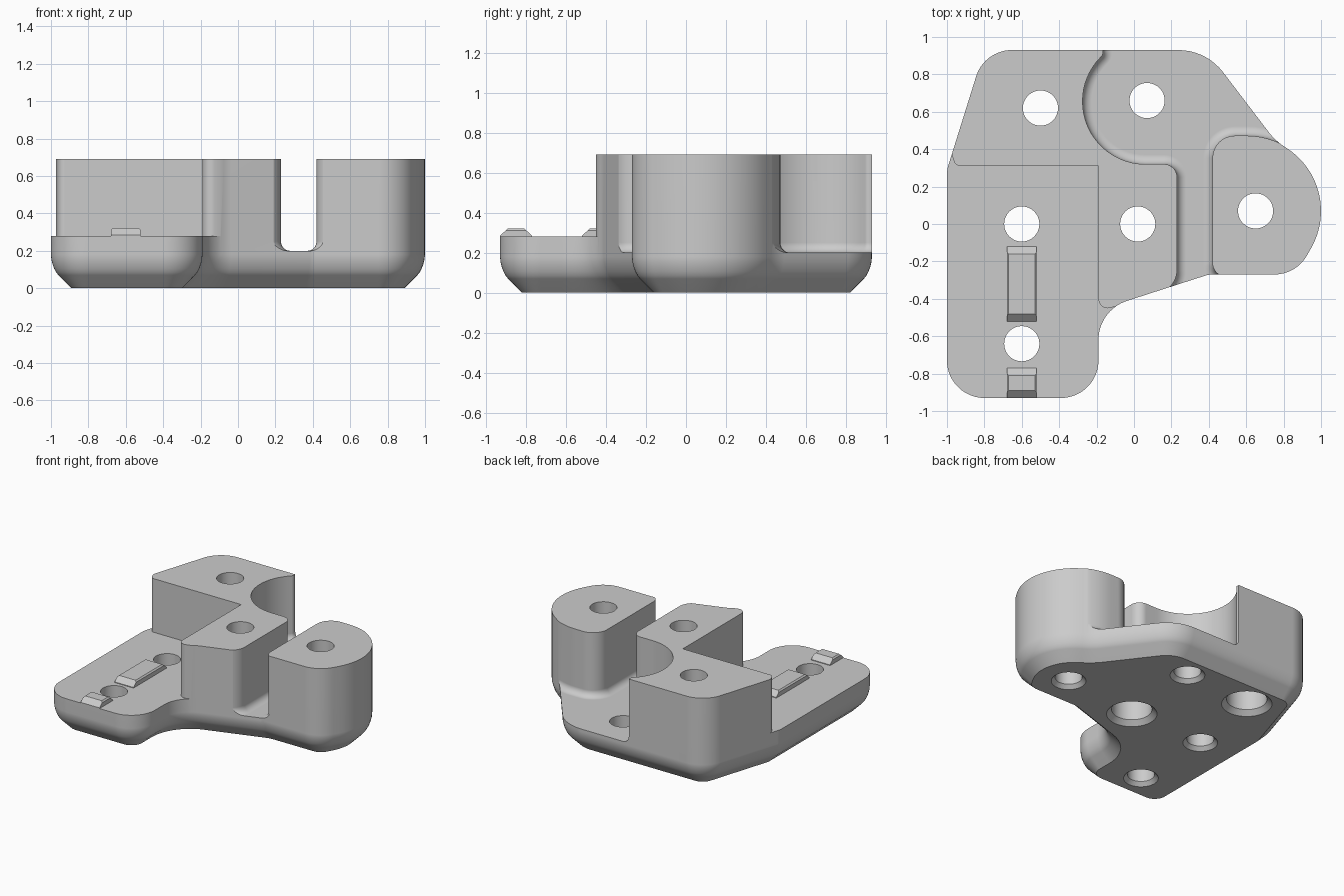
import bpy, bmesh, math
from mathutils import Vector

cube = bpy.data.objects.get("Cube")
if cube:
    bpy.data.objects.remove(cube, do_unlink=True)

grey = bpy.data.materials.new("plain_grey")
grey.use_nodes = True
colour = (0.6, 0.6, 0.6, 1)
grey.diffuse_color = colour
grey.node_tree.nodes["Principled BSDF"].inputs["Base Color"].default_value = colour


def rounded(corners, step=6):
    """Counter-clockwise outline from (x, y, radius) corners."""
    pts = []
    n = len(corners)
    for i, (x, y, r) in enumerate(corners):
        p = Vector((x, y))
        if r == 0:
            pts.append(p)
            continue
        a = (Vector(corners[i - 1][:2]) - p).normalized()
        b = (Vector(corners[(i + 1) % n][:2]) - p).normalized()
        half = a.angle(b) / 2
        centre = p + (a + b).normalized() * r / math.sin(half)
        start = p + a * r / math.tan(half) - centre
        end = p + b * r / math.tan(half) - centre
        sweep = math.atan2(start.cross(end), start.dot(end))
        count = max(2, math.ceil(abs(math.degrees(sweep)) / step))
        for k in range(count + 1):
            t = sweep * k / count
            c, s = math.cos(t), math.sin(t)
            q = centre + Vector((start.x * c - start.y * s, start.x * s + start.y * c))
            if not pts or (q - pts[-1]).length > .002:
                pts.append(q)
    if sum(pts[i - 1].cross(pts[i]) for i in range(len(pts))) < 0:
        pts.reverse()
    return pts


def circle(x, y, r, n=48):
    return [Vector((x + r * math.cos(math.tau * i / n), y + r * math.sin(math.tau * i / n)))
            for i in range(n)]


def inset(pts, d):
    out = []
    for i, p in enumerate(pts):
        a = (p - pts[i - 1]).normalized()
        b = (pts[(i + 1) % len(pts)] - p).normalized()
        na, nb = Vector((-a.y, a.x)), Vector((-b.y, b.x))
        out.append(p + (na + nb) * d / (1 + na.dot(nb)))
    return out


def loft(bm, outline, levels):
    """Stack the outline through (height, inset) levels and cap it."""
    rings = [[bm.verts.new((p.x, p.y, z)) for p in inset(outline, d)] for z, d in levels]
    n = len(outline)
    for low, high in zip(rings, rings[1:]):
        for i in range(n):
            j = (i + 1) % n
            bm.faces.new((low[i], low[j], high[j], high[i]))
    bm.faces.new(rings[0][::-1])
    bm.faces.new(rings[-1])


def finish(name, bm):
    bm.normal_update()
    if bm.calc_volume(signed=True) < 0:
        bmesh.ops.reverse_faces(bm, faces=bm.faces[:])
    mesh = bpy.data.meshes.new(name)
    bm.to_mesh(mesh)
    bm.free()
    mesh.materials.append(grey)
    obj = bpy.data.objects.new(name, mesh)
    bpy.context.collection.objects.link(obj)
    return obj


def lofted(name, outline, levels):
    bm = bmesh.new()
    loft(bm, outline, levels)
    return finish(name, bm)


def volume(mesh):
    bm = bmesh.new()
    bm.from_mesh(mesh)
    size = bm.calc_volume(signed=True)
    bm.free()
    return size


def cut(obj, cutter):
    """Subtract the cutter with the first solver that gives a sound solid."""
    cutter.hide_render = True
    before = volume(obj.data)
    mod = obj.modifiers.new("cut", 'BOOLEAN')
    mod.operation = 'DIFFERENCE'
    mod.object = cutter
    for solver in ('MANIFOLD', 'EXACT', 'FLOAT'):
        mod.solver = solver
        bpy.context.view_layer.update()
        graph = bpy.context.evaluated_depsgraph_get()
        result = bpy.data.meshes.new_from_object(obj.evaluated_get(graph))
        if before * .5 < volume(result) < before * .99:
            obj.data = result
            break
    obj.modifiers.remove(mod)
    bpy.data.objects.remove(cutter, do_unlink=True)


# Full-height body with a chamfered, rounded lower rim
body_outline = rounded([
    (-1, -.93, .2), (-.19, -.93, .2), (-.19, -.46, .22), (.4, -.27, .1),
    (.866, -.27, .2), (1.062, .07, .4), (.896, .356, .4), (.757, .443, .33),
    (.386, .93, .3), (-.8, .93, .2), (-1, .29, .15)])
body = lofted("bracket_body", body_outline, [
    (0, .11), (.07, .04), (.085, .028), (.105, .017), (.13, .008), (.155, .002), (.18, 0), (.69, 0)])

# Screw holes with chamfered lower mouths; two have wide counterbores
holes = [(-.5, .62, True), (.07, .66, False), (-.6, 0, False),
         (.02, 0, True), (-.6, -.64, False), (.65, .07, False)]
bm = bmesh.new()
for x, y, wide in holes:
    if wide:
        levels = [(-.03, -.111), (.035, -.046), (.45, -.046), (.45, 0), (.9, 0)]
    else:
        levels = [(-.03, -.055), (.028, 0), (.9, 0)]
    loft(bm, circle(x, y, .094), levels)
cut(body, finish("hole_cutters", bm))

# Low plate at the front right
cut(body, lofted("plate_cutter", rounded([
    (-1.2, -1.2, 0), (.02, -1.2, 0), (.02, -.404, 0), (-.19, -.468, .05),
    (-.19, .31, 0), (-.955, .31, .04), (-1.05, .62, 0), (-1.2, .62, 0)]), [(.28, 0), (.9, 0)]))

# Channel and back pocket, with a filleted floor
fillet = .05
angles = [math.radians(a) for a in range(0, 91, 10)]
channel_levels = [(.2 + fillet * (1 - math.cos(a)), fillet * (1 - math.sin(a))) for a in angles]
cut(body, lofted("channel_cutter", rounded([
    (-.19, 1.2, 0), (-.165, .905, .03), (-.275, .794, .335), (-.275, .32, .335),
    (.23, .32, .07), (.23, -.332, .12), (.05, -.397, 0), (.05, -.6, 0), (.65, -.6, 0),
    (.65, -.28, 0), (.42, -.28, .07), (.42, .472, .12), (.79, .472, .4),
    (1.055, .16, 0), (1.3, 1.2, 0)]), channel_levels + [(.9, 0)]))

# Raised locating tabs with sloped ends
tabs = []
for name, y0, y1 in (("long_tab", -.52, -.12), ("short_tab", -.93, -.77)):
    bm = bmesh.new()
    side = [(y0, .27), (y0, .285), (y0 + .04, .322), (y1 - .04, .322), (y1, .285), (y1, .27)]
    left, right = ([bm.verts.new((x, y, z)) for y, z in side] for x in (-.68, -.52))
    bm.faces.new(left[::-1])
    bm.faces.new(right)
    for i in range(len(side)):
        bm.faces.new((left[i - 1], left[i], right[i], right[i - 1]))
    bm.normal_update()
    rims = [e for e in bm.edges if abs(e.verts[0].co.x - e.verts[1].co.x) < .001
            and min(v.co.z for v in e.verts) > .32]
    bmesh.ops.bevel(bm, geom=rims, offset=.01, segments=1, affect='EDGES', profile=.5)
    bmesh.ops.recalc_face_normals(bm, faces=bm.faces[:])
    tabs.append(finish(name, bm))

for obj in [body] + tabs:
    bpy.ops.object.select_all(action='DESELECT')
    obj.select_set(True)
    bpy.context.view_layer.objects.active = obj
    bpy.ops.object.shade_smooth_by_angle(angle=math.radians(28))
    weights = obj.modifiers.new("even_normals", 'WEIGHTED_NORMAL')
    weights.keep_sharp = True
